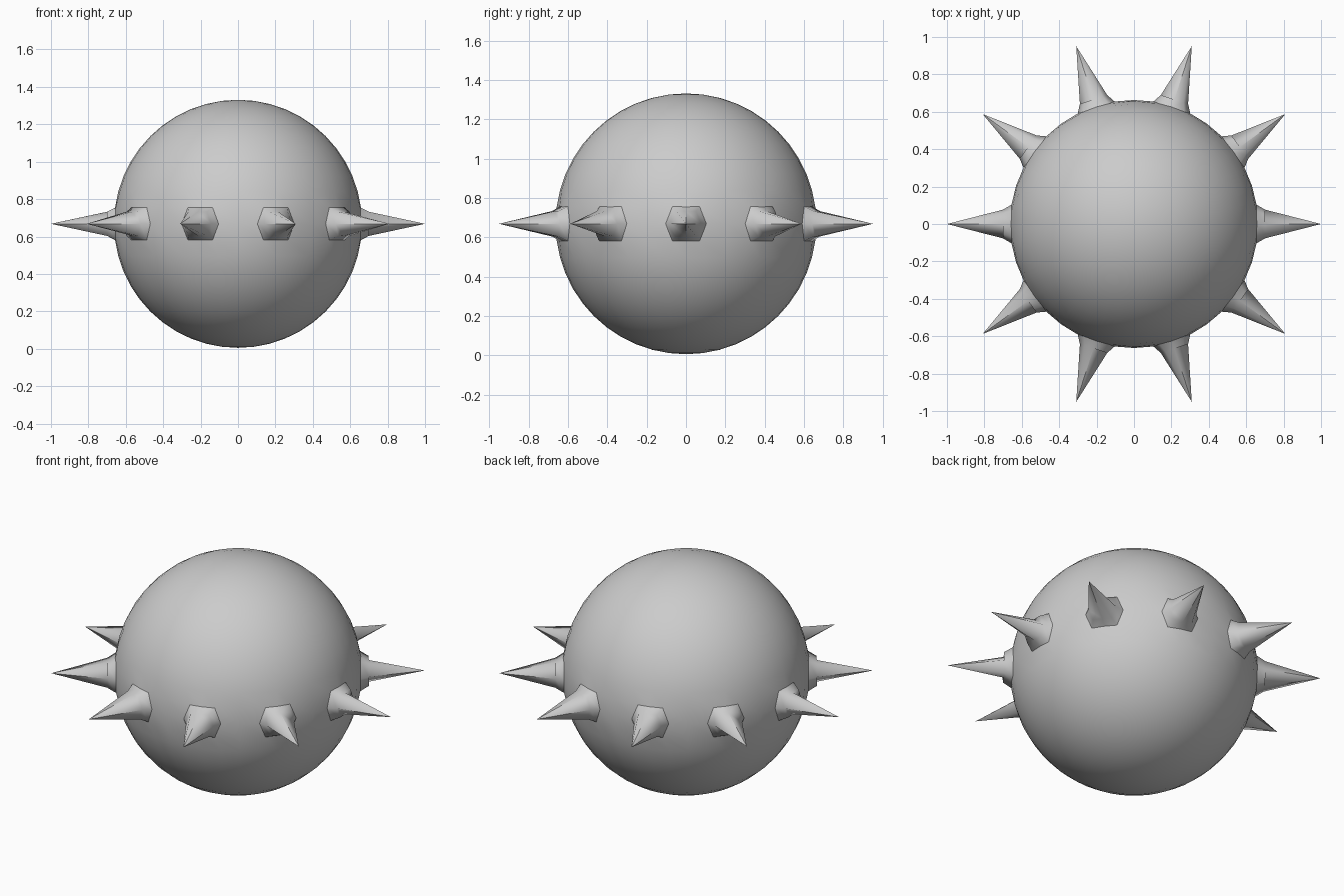
import bpy, bmesh, math
from mathutils import Vector

cube = bpy.data.objects.get("Cube")
if cube:
    bpy.data.objects.remove(cube, do_unlink=True)

RADIUS, TIP, SPIKES = 0.663, 1.0, 10

# Plain grey material
grey = bpy.data.materials.new("plain grey")
grey.use_nodes = True
colour = (0.6, 0.6, 0.6, 1)
grey.diffuse_color = colour
grey.node_tree.nodes["Principled BSDF"].inputs["Base Color"].default_value = colour

# Ball
bm = bmesh.new()
bmesh.ops.create_uvsphere(bm, u_segments=40, v_segments=24, radius=RADIUS)


def pull_spike(angle):
    """Draw a flared spike out of the ball's faces around the equator."""
    out = Vector((math.cos(angle), math.sin(angle), 0))
    side = Vector((-out.y, out.x, 0))
    bm.verts.ensure_lookup_table()
    centre = min(bm.verts, key=lambda v: (v.co - out * RADIUS).length)
    patch = list(centre.link_faces)

    # Round off the four corners of the base
    for v in {v for f in patch for v in f.verts}:
        t = v.co.dot(side)
        if abs(t) > 0.05 and abs(v.co.z) > 0.05:
            v.co = (v.co - side * t * 0.33).normalized() * RADIUS

    # Narrow collar ring and sharp tip
    result = bmesh.ops.extrude_face_region(bm, geom=patch)
    for v in [g for g in result["geom"] if isinstance(g, bmesh.types.BMVert)]:
        t, z = v.co.dot(side), v.co.z
        if abs(t) + abs(z) < 0.01:
            v.co = out * TIP
        else:
            v.co = out * 0.7 + side * t * 0.74 + Vector((0, 0, z * 0.74))


for i in range(SPIKES):
    pull_spike(math.tau * i / SPIKES)

bmesh.ops.recalc_face_normals(bm, faces=bm.faces)
mesh = bpy.data.meshes.new("spiked_ball")
bm.to_mesh(mesh)
bm.free()
mesh.materials.append(grey)

ball = bpy.data.objects.new("spiked_ball", mesh)
ball.location.z = RADIUS + 0.005
bpy.context.collection.objects.link(ball)
bpy.ops.object.select_all(action="DESELECT")
ball.select_set(True)
bpy.context.view_layer.objects.active = ball
bpy.ops.object.shade_smooth_by_angle(angle=math.radians(60))
